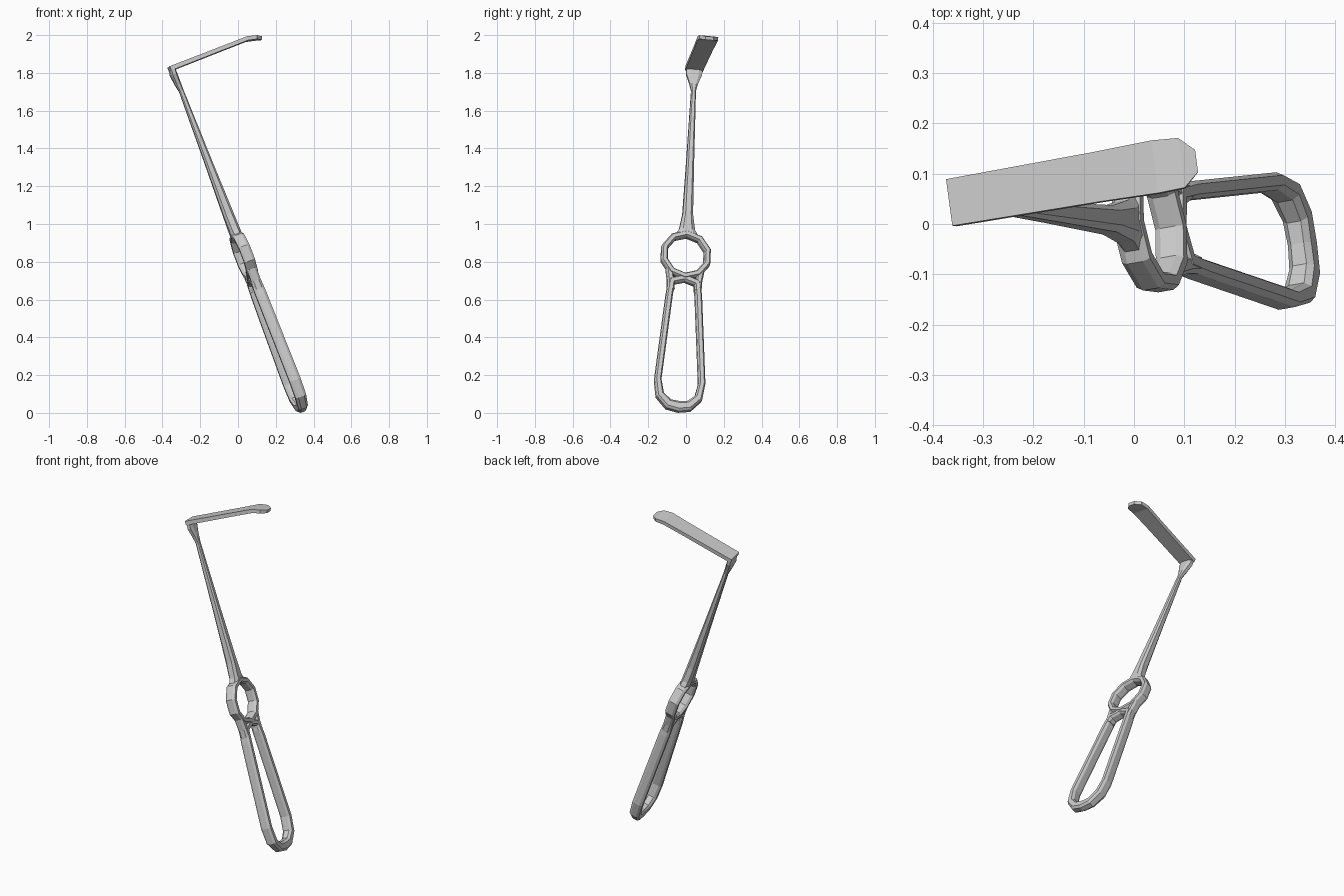
import bpy, bmesh, math
from mathutils import Vector, Matrix

if "Cube" in bpy.data.objects:
    bpy.data.objects.remove(bpy.data.objects["Cube"])

# Tool frame: local x = blade direction, y = sideways, z = along the shaft
BASE = Vector((0.335, -0.04, 0.032))
TOP = Vector((-0.345, 0.045, 1.822))
A = (TOP - BASE).normalized()
L = Vector((-0.17, 0.985, 0))
L = (L - A * L.dot(A)).normalized()
N = L.cross(A)
FRAME = Matrix.Translation(BASE) @ Matrix((N, L, A)).transposed().to_4x4()

OCT = [(1, .55), (.55, 1), (-.55, 1), (-1, .55), (-1, -.55), (-.55, -1), (.55, -1), (1, -.55)]
RECT = [(1, 1), (-1, 1), (-1, -1), (1, -1)]


def sweep(name, pts, section, flat, closed=False):
    """pts: (position, half size in the path plane, half size along flat)."""
    bm = bmesh.new()
    n = len(pts)
    rings = []
    for i, (p, w, d) in enumerate(pts):
        p = Vector(p)
        prev = Vector(pts[i - 1][0]) if (closed or i > 0) else p
        nxt = Vector(pts[(i + 1) % n][0]) if (closed or i < n - 1) else p
        t = ((p - prev).normalized() + (nxt - p).normalized()).normalized()
        side = t.cross(flat)
        rings.append([bm.verts.new(p + side * w * a + flat * d * b) for a, b in section])
    k = len(section)
    for i in range(n if closed else n - 1):
        r, q = rings[i], rings[(i + 1) % n]
        for j in range(k):
            bm.faces.new((r[j], r[(j + 1) % k], q[(j + 1) % k], q[j]))
    if not closed:
        bm.faces.new(rings[0])
        bm.faces.new(rings[-1])
    bmesh.ops.recalc_face_normals(bm, faces=bm.faces)
    bm.transform(FRAME)
    me = bpy.data.meshes.new(name)
    bm.to_mesh(me)
    bm.free()
    ob = bpy.data.objects.new(name, me)
    bpy.context.collection.objects.link(ob)
    return ob


X, Y = Vector((1, 0, 0)), Vector((0, 1, 0))

# Long handle loop, mirrored from one half (sideways, along, half width, half depth)
half = [(.055, .008, .027, .027), (.103, .055, .022, .03), (.118, .14, .018, .031),
        (.078, .63, .018, .03), (.068, .705, .02, .028)]
loop = [((0, 0, 0), .029, .025)]
loop += [((0, y, z), w, d) for y, z, w, d in half]
loop += [((0, 0, .728), .02, .026)]
loop += [((0, -y, z), w, d) for y, z, w, d in reversed(half)]
sweep("handle_loop", loop, OCT, X, True)

# Finger ring
ring = []
for i in range(10):
    a = math.tau * (i + .5) / 10
    ring.append(((0, .12 * math.cos(a), .857 + .12 * math.sin(a)), .018, .03))
sweep("finger_ring", ring, OCT, X, True)

# Struts joining loop and ring
for s, tag in ((1, "left"), (-1, "right")):
    sweep("ring_strut_" + tag, [((0, s * .072, .66), .02, .028), ((0, s * .075, .71), .018, .026),
                                ((0, s * .085, .775), .018, .026)], OCT, X)

# Tapered shaft, flaring into the blade root
sweep("shaft", [((0, 0, .965), .065, .026), ((0, 0, 1.0), .042, .029), ((0, 0, 1.09), .027, .028),
                ((0, 0, 1.40), .02, .02), ((0, 0, 1.79), .0125, .0125),
                ((-.004, 0, 1.83), .022, .016), ((-.008, 0, 1.885), .042, .018),
                ((-.004, 0, 1.925), .044, .014)], OCT, X)

# Flat blade with a bent, narrowed tip
sweep("blade", [((-.018, 0, 1.921), .012, .047), ((.30, 0, 1.926), .011, .05),
                ((.425, 0, 1.928), .011, .053), ((.475, 0, 1.916), .01, .05),
                ((.502, 0, 1.904), .009, .022)], RECT, Y)
